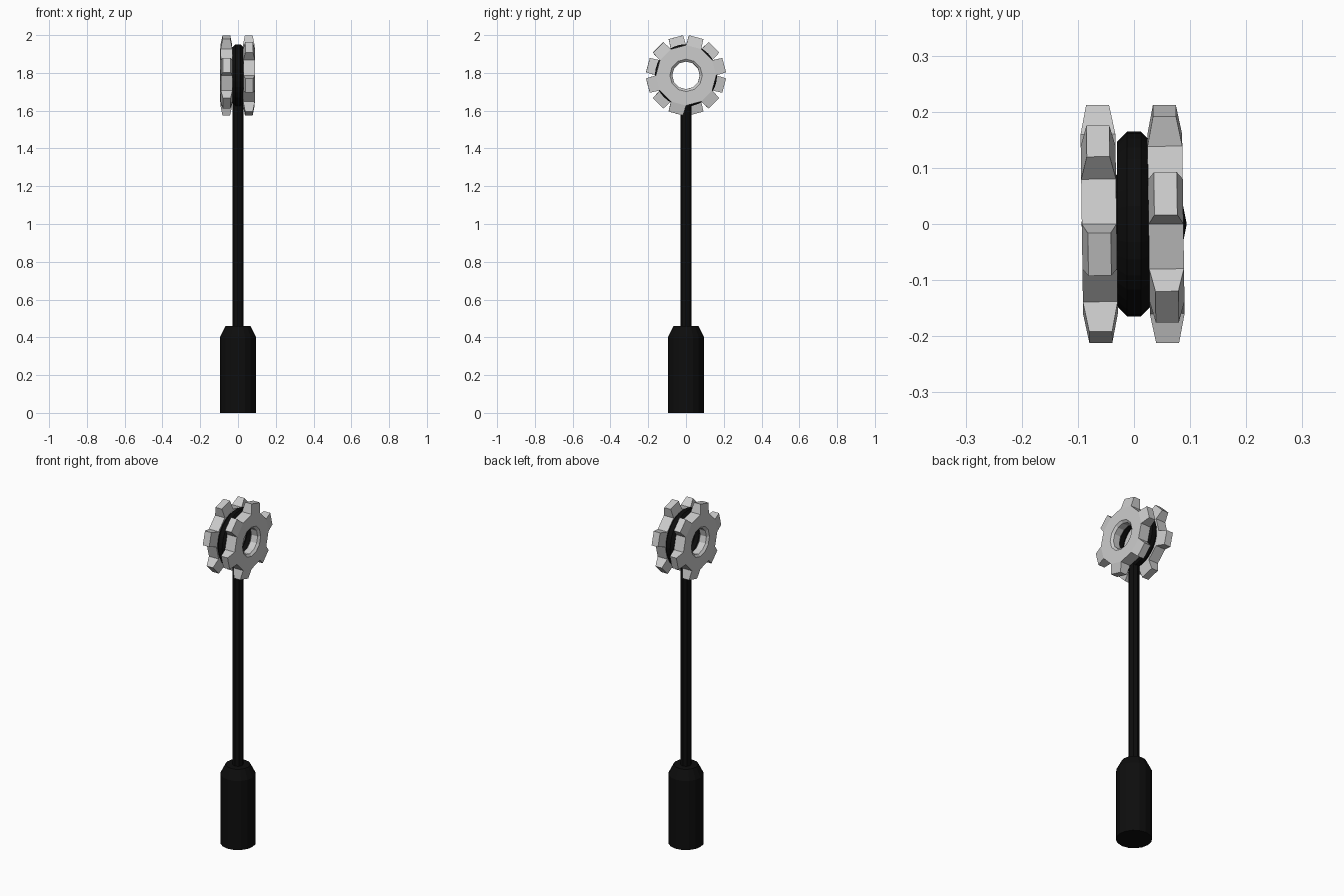
import bpy, bmesh, math
from mathutils import Vector

if "Cube" in bpy.data.objects:
    bpy.data.objects.remove(bpy.data.objects["Cube"])

HUB_Z = 1.787
black = bpy.data.materials.new("black_grip")
black.diffuse_color = (0.004, 0.004, 0.004, 1)
black.use_nodes = True
black.node_tree.nodes["Principled BSDF"].inputs["Base Color"].default_value = black.diffuse_color


def finish(bm, name, loc, mat=None):
    bmesh.ops.recalc_face_normals(bm, faces=bm.faces)
    me = bpy.data.meshes.new(name)
    bm.to_mesh(me)
    bm.free()
    ob = bpy.data.objects.new(name, me)
    ob.location = loc
    bpy.context.collection.objects.link(ob)
    if mat:
        me.materials.append(mat)
    return ob


def lathe(name, profile, sides, mat):
    """Capped solid of revolution about z from (radius, z) pairs."""
    bm = bmesh.new()
    rings = [[bm.verts.new((r * math.cos(2 * math.pi * k / sides),
                            r * math.sin(2 * math.pi * k / sides), z))
              for k in range(sides)] for r, z in profile]
    for a, b in zip(rings, rings[1:]):
        for k in range(sides):
            n = (k + 1) % sides
            bm.faces.new((a[k], a[n], b[n], b[k]))
    bm.faces.new(rings[0])
    bm.faces.new(rings[-1])
    return finish(bm, name, (0, 0, 0), mat)


def wheel(name, section, sides, x, mat=None, tooth_start=None):
    """Ring about the x axis from a closed (x, radius) section, optional teeth.
    Section edge 0 is the rim; every second rim face becomes a tooth."""
    bm = bmesh.new()
    rings = []
    for k in range(sides):
        a = 2 * math.pi * k / sides
        rings.append([bm.verts.new((px, r * math.sin(a), r * math.cos(a)))
                      for px, r in section])
    teeth = []
    m = len(section)
    for k in range(sides):
        a, b = rings[k], rings[(k + 1) % sides]
        for j in range(m):
            f = bm.faces.new((a[j], a[(j + 1) % m], b[(j + 1) % m], b[j]))
            if j == 0 and tooth_start is not None and k % 2 == tooth_start:
                teeth.append((f, (k + 0.5) * 2 * math.pi / sides))
    for f, ang in teeth:
        out = Vector((0, math.sin(ang), math.cos(ang)))
        tip = bmesh.ops.extrude_discrete_faces(bm, faces=[f])["faces"][0]
        c = tip.calc_center_median()
        for v in tip.verts:
            d = v.co - c
            side = Vector((0, d.y, d.z)) * 0.95
            v.co = out * 0.209 + side + Vector((d.x * 0.66, 0, 0))
    return finish(bm, name, (x, 0, HUB_Z), mat)


# Handle and rod
lathe("handle", [(0.094, 0), (0.094, 0.405), (0.066, 0.46)], 16, black)
lathe("rod", [(0.029, 0.44), (0.029, 1.66)], 8, black)

# Middle ring with octagonal section
octagon = [(0.033 * math.cos(math.radians(22.5 + 45 * i)),
            0.134 + 0.033 * math.sin(math.radians(22.5 + 45 * i))) for i in range(8)]
wheel("middle_ring", octagon, 32, 0, black)

# Two toothed wheels, teeth staggered and very slightly turned
gear = [(-0.031, 0.16), (0.031, 0.16), (0.031, 0.086),
        (0.02, 0.073), (-0.02, 0.073), (-0.031, 0.086)]
for name, x, start in (("right_gear", 0.057, 0), ("left_gear", -0.062, 1)):
    ob = wheel(name, gear, 12, x, None, start)
    ob.rotation_euler.z = math.radians(0.8)
